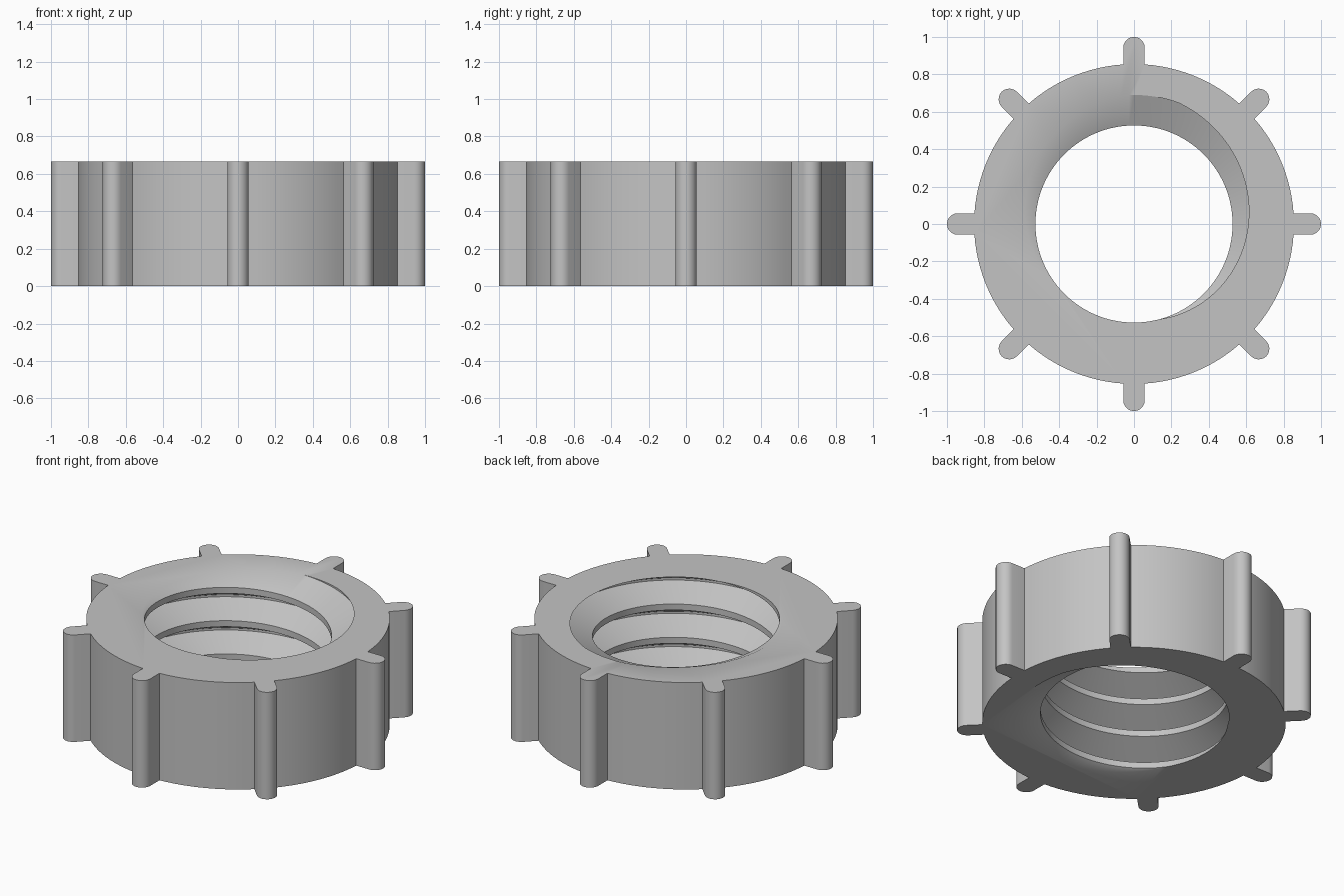
import bpy
import bmesh
from math import pi, sin, cos, asin, sqrt

cube = bpy.data.objects.get("Cube")
if cube:
    bpy.data.objects.remove(cube, do_unlink=True)

HEIGHT = 0.665
OUTER = 0.855
RIBS = 8
RIB_HALF = 0.057
PITCH = 0.207
CREST, ROOT = 0.527, 0.69
STEPS = 120

grey = bpy.data.materials.new("plain grey")
grey.use_nodes = True
colour = (0.55, 0.55, 0.55, 1)
grey.diffuse_color = colour
grey.node_tree.nodes["Principled BSDF"].inputs["Base Color"].default_value = colour


def make_object(name, bm):
    bmesh.ops.recalc_face_normals(bm, faces=bm.faces)
    mesh = bpy.data.meshes.new(name)
    bm.to_mesh(mesh)
    bm.free()
    mesh.materials.append(grey)
    obj = bpy.data.objects.new(name, mesh)
    bpy.context.collection.objects.link(obj)
    return obj


# Ring body: outline with round-ended grip ribs, extruded upward
def ribbed_outline():
    foot = sqrt(OUTER ** 2 - RIB_HALF ** 2)
    half = asin(RIB_HALF / OUTER)
    sector = 2 * pi / RIBS
    tip = 1 - RIB_HALF
    rib = [(foot, -RIB_HALF)]
    for i in range(13):
        a = -pi / 2 + pi * i / 12
        rib.append((tip + RIB_HALF * cos(a), RIB_HALF * sin(a)))
    rib.append((foot, RIB_HALF))
    for i in range(1, 12):
        a = half + (sector - 2 * half) * i / 12
        rib.append((OUTER * cos(a), OUTER * sin(a)))
    for k in range(RIBS):
        c, s = cos(k * sector), sin(k * sector)
        for x, y in rib:
            yield (c * x - s * y, s * x + c * y, 0)


bm = bmesh.new()
base = bm.faces.new([bm.verts.new(p) for p in ribbed_outline()])
new = bmesh.ops.extrude_face_region(bm, geom=[base], use_keep_orig=True)["geom"]
bmesh.ops.translate(bm, vec=(0, 0, HEIGHT),
                    verts=[v for v in new if isinstance(v, bmesh.types.BMVert)])
ring = make_object("threaded_ring", bm)

# Threaded core: a trapezoid profile swept along a right-handed helix
profile = [(CREST, -0.792), (CREST, -0.611), (ROOT, -0.256), (ROOT, -0.194)]
rows = [(r, u + turn) for turn in range(-5, 4) for r, u in profile]
bm = bmesh.new()
grid = []
for i in range(STEPS):
    a = 2 * pi * i / STEPS
    grid.append([bm.verts.new((r * cos(a), r * sin(a), HEIGHT + PITCH * (u + i / STEPS)))
                 for r, u in rows])
for i in range(STEPS):
    here = grid[i]
    # the last column joins the first one a full turn higher
    after = grid[i + 1] if i + 1 < STEPS else grid[0][len(profile):]
    for j in range(len(after) - 1):
        bm.faces.new((here[j], after[j], after[j + 1], here[j + 1]))

# Close both ends of the core with a fan to a point on the axis
rim = [e for e in bm.edges if e.is_boundary]
low = bm.verts.new((0, 0, -1))
high = bm.verts.new((0, 0, HEIGHT + 1.5))
for e in rim:
    z = (e.verts[0].co.z + e.verts[1].co.z) / 2
    bm.faces.new((e.verts[0], e.verts[1], low if z < HEIGHT / 2 else high))
bmesh.ops.triangulate(bm, faces=bm.faces)
core = make_object("thread_cutter", bm)
core.hide_render = True

# Cut the thread through the ring
cut = ring.modifiers.new("thread", 'BOOLEAN')
cut.operation = 'DIFFERENCE'
cut.solver = 'EXACT'
cut.object = core
bpy.ops.object.select_all(action='DESELECT')
bpy.context.view_layer.objects.active = ring
ring.select_set(True)
bpy.ops.object.modifier_apply(modifier=cut.name)
bpy.data.objects.remove(core, do_unlink=True)
bpy.ops.object.shade_smooth_by_angle(angle=pi / 6)
